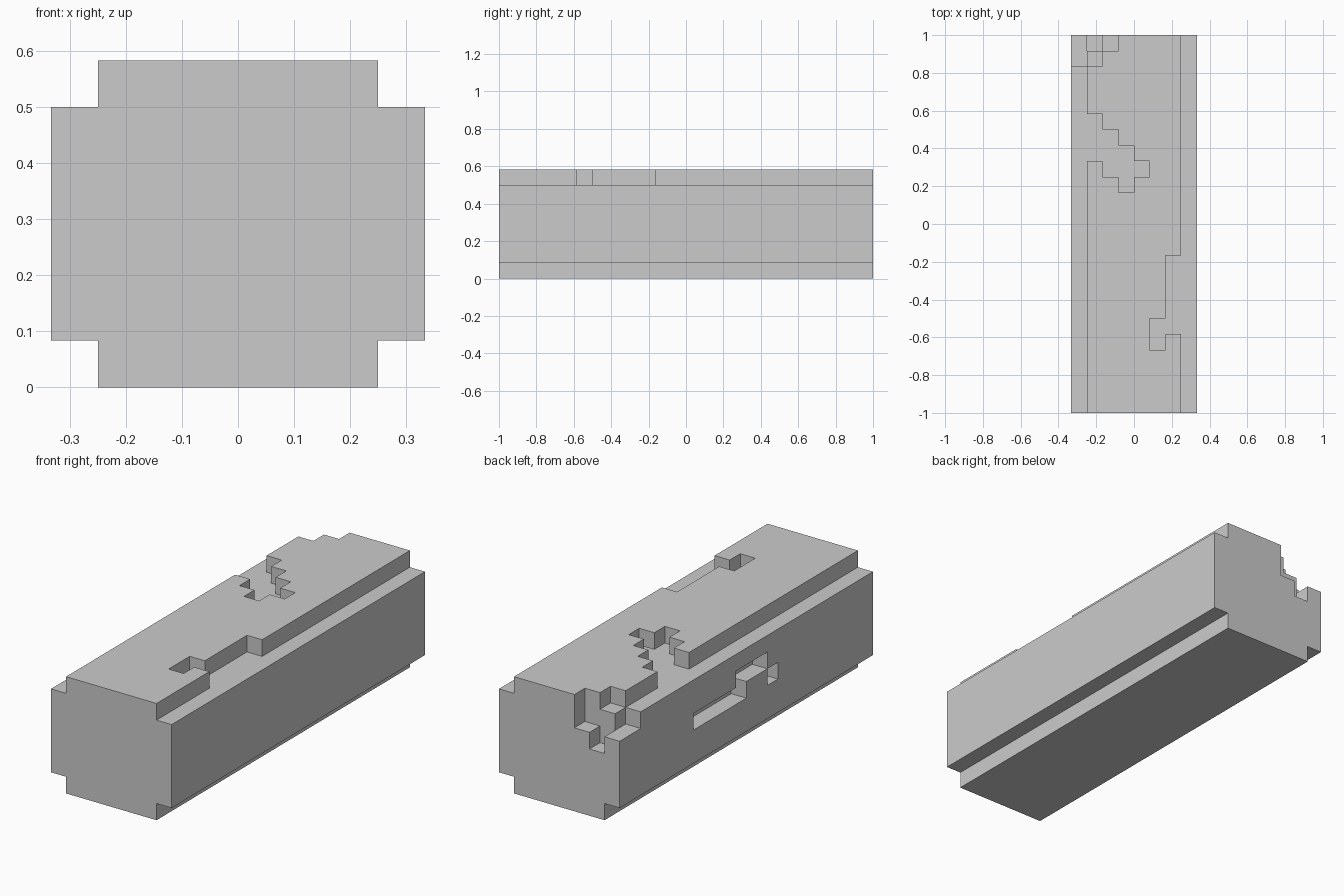
import bpy, bmesh, math
from itertools import product

if "Cube" in bpy.data.objects:
    bpy.data.objects.remove(bpy.data.objects["Cube"])

U = 1 / 12  # one block of the stepped grid


def box(x0, x1, y0, y1, z0, z1):
    return set(product(range(x0, x1), range(y0, y1), range(z0, z1)))


# Log body: plus-shaped section along y
log = box(-4, 4, -12, 12, 1, 6) | box(-3, 3, -12, 12, 0, 7)

# Chipped groove on the top, right side
log -= box(2, 3, -7, -2, 6, 7) | box(1, 2, -8, -6, 6, 7)

# Stepped split on the top, left side
for x, y0, y1 in ((-3, 4, 7), (-2, 3, 6), (-1, 2, 5), (0, 3, 4)):
    log -= box(x, x + 1, y0, y1, 6, 7)

# Broken corner at the back left
log -= box(-4, -3, 10, 12, 5, 7)
log -= box(-3, -2, 10, 11, 6, 7)
log -= box(-3, -2, 11, 12, 4, 7)
log -= box(-2, -1, 11, 12, 5, 7)

# Crack in the left face
for y0, y1, z in ((0, 5, 3), (-2, 1, 4), (-3, -2, 3)):
    log -= box(-4, -3, y0, y1, z, z + 1)


def skin(name, cells):
    """Outer faces of the block set, merged into large flat faces."""
    bm = bmesh.new()
    for c in cells:
        for axis, side in product(range(3), (0, 1)):
            n = list(c)
            n[axis] += 2 * side - 1
            if tuple(n) in cells:
                continue
            a, b = (axis + 1) % 3, (axis + 2) % 3
            ring = []
            for da, db in ((0, 0), (1, 0), (1, 1), (0, 1)):
                p = list(c)
                p[axis] += side
                p[a] += da
                p[b] += db
                ring.append(bm.verts.new([v * U for v in p]))
            bm.faces.new(ring if side else ring[::-1])
    bmesh.ops.remove_doubles(bm, verts=bm.verts, dist=U * 0.01)
    bmesh.ops.dissolve_limit(bm, angle_limit=math.radians(1),
                             verts=bm.verts, edges=bm.edges)
    mesh = bpy.data.meshes.new(name)
    bm.to_mesh(mesh)
    bm.free()
    obj = bpy.data.objects.new(name, mesh)
    bpy.context.collection.objects.link(obj)
    return obj


skin("fallen_log", log)
